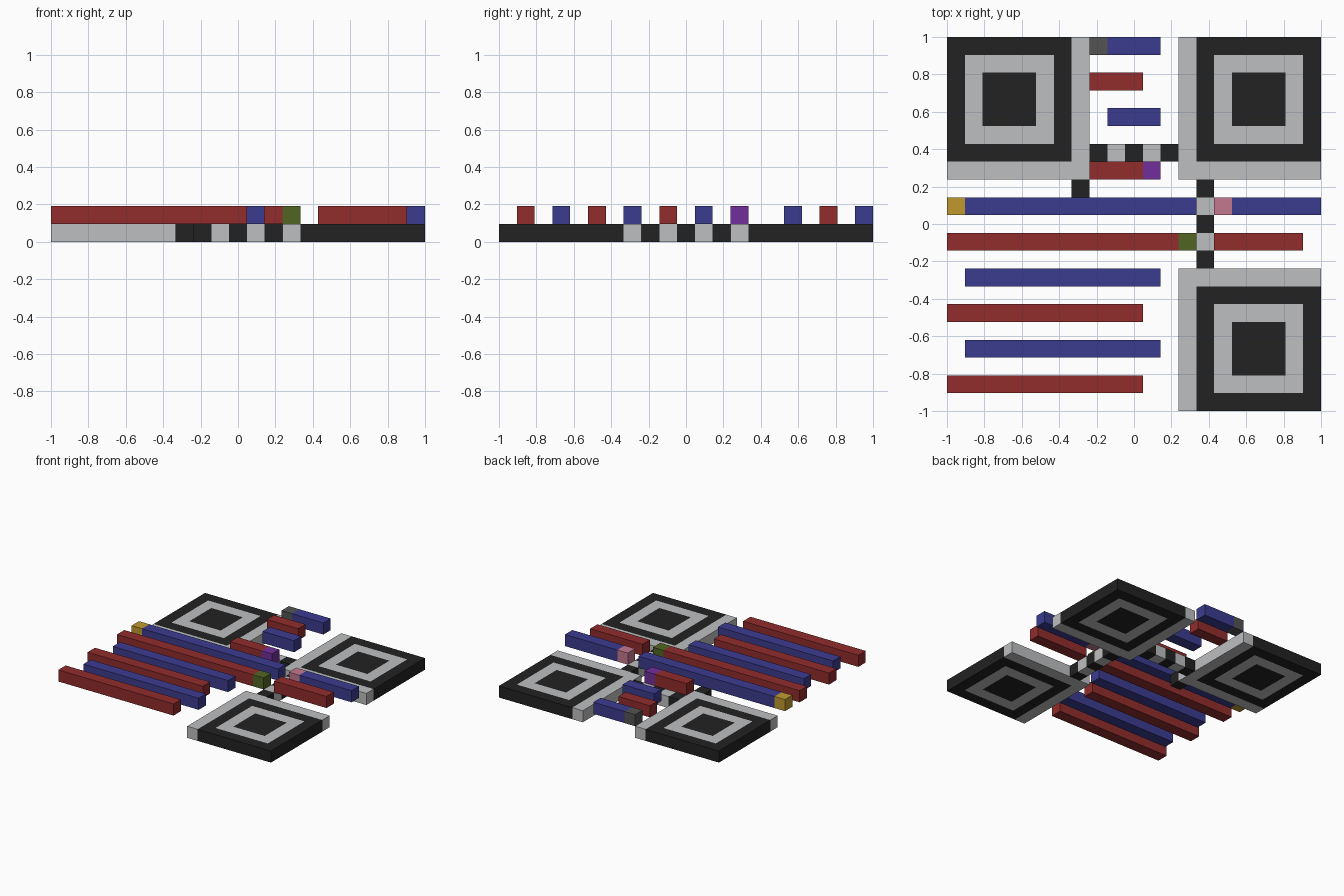
import bpy
import bmesh

if "Cube" in bpy.data.objects:
    bpy.data.objects.remove(bpy.data.objects["Cube"], do_unlink=True)

N = 21          # cells per side
U = 2 / N       # cell size


def srgb(hex_code):
    vals = [int(hex_code[i:i + 2], 16) / 255 for i in (0, 2, 4)]
    return [v / 12.92 if v <= 0.04045 else ((v + 0.055) / 1.055) ** 2.4 for v in vals] + [1]


def material(name, hex_code):
    m = bpy.data.materials.new(name)
    m.use_nodes = True
    m.diffuse_color = srgb(hex_code)
    m.node_tree.nodes["Principled BSDF"].inputs["Base Color"].default_value = srgb(hex_code)
    return m


black = material("black", "222222")
light = material("light grey", "BEBFC0")
grey = material("dark grey", "535353")
red = material("red", "912C2C")
blue = material("blue", "3B3B90")
gold = material("gold", "C09A2F")
pink = material("pink", "C4788F")
green = material("green", "526522")
purple = material("purple", "712F9C")


def extrude_outline(name, cells, layer, mats):
    """Extrude an outline given in (column, row) grid corners by one cell."""
    bm = bmesh.new()
    verts = [bm.verts.new((c * U - 1, 1 - r * U, layer * U)) for c, r in cells]
    face = bm.faces.new(verts)
    top = bmesh.ops.extrude_face_region(bm, geom=[face])["geom"]
    bmesh.ops.translate(bm, vec=(0, 0, U),
                        verts=[g for g in top if isinstance(g, bmesh.types.BMVert)])
    bmesh.ops.recalc_face_normals(bm, faces=bm.faces)
    mesh = bpy.data.meshes.new(name)
    for m in mats:
        mesh.materials.append(m)
    obj = bpy.data.objects.new(name, mesh)
    bpy.context.collection.objects.link(obj)
    return obj, bm


def finish(obj, bm):
    bm.to_mesh(obj.data)
    bm.free()


def bar(name, col, row, mat, length=1, layer=0):
    end = col + length
    finish(*extrude_outline(name, [(col, row), (end, row), (end, row + 1), (col, row + 1)],
                            layer, [mat]))


def corner_square(name, col, row):
    """Slab with concentric squares inset on its top and bottom."""
    e, b = col + 7, row + 7
    obj, bm = extrude_outline(name, [(col, row), (e, row), (e, b), (col, b)], 0, [black, light])
    bm.normal_update()
    for face in [f for f in bm.faces if abs(f.normal.z) > 0.9]:
        for index in (1, 0):
            bmesh.ops.inset_region(bm, faces=[face], thickness=U, use_even_offset=True)
            face.material_index = index
    finish(obj, bm)


def border(name, corner, dx, dy):
    """L-shaped strip around the inner corner of a square; dx, dy point to the square."""
    c, r = corner
    pts = [(0, 0), (8, 0), (8, 1), (1, 1), (1, 8), (0, 8)]
    finish(*extrude_outline(name, [(c + dx * x, r + dy * y) for x, y in pts], 0, [light]))


# Three corner squares with their borders
corner_square("back_right_square", 0, 0)
corner_square("back_left_square", 14, 0)
corner_square("front_left_square", 14, 14)
border("back_right_border", (8, 8), -1, -1)
border("back_left_border", (13, 8), 1, -1)
border("front_left_border", (13, 13), 1, 1)

# Alternating links between the squares, plus one single block
for i in range(5):
    mat = light if i % 2 else black
    bar(f"back_link_{i}", 8 + i, 6, mat)
    bar(f"side_link_{i}", 14, 8 + i, mat)
bar("single_block", 7, 8, black)

# Raised bars at the back
bar("grey_block", 8, 0, grey, layer=1)
bar("back_blue_bar", 9, 0, blue, 3, 1)
bar("back_red_bar", 8, 2, red, 3, 1)
bar("inner_blue_bar", 9, 4, blue, 3, 1)
bar("inner_red_bar", 8, 7, red, 3, 1)
bar("purple_block", 11, 7, purple, layer=1)

# Raised bars across the middle
bar("gold_block", 0, 9, gold, layer=1)
bar("long_blue_bar", 1, 9, blue, 13, 1)
bar("pink_block", 15, 9, pink, layer=1)
bar("left_blue_bar", 16, 9, blue, 5, 1)
bar("long_red_bar", 0, 11, red, 13, 1)
bar("green_block", 13, 11, green, layer=1)
bar("left_red_bar", 15, 11, red, 5, 1)

# Raised bars at the front
for row in (13, 17):
    bar(f"front_blue_bar_{row}", 1, row, blue, 11, 1)
for row in (15, 19):
    bar(f"front_red_bar_{row}", 0, row, red, 11, 1)
